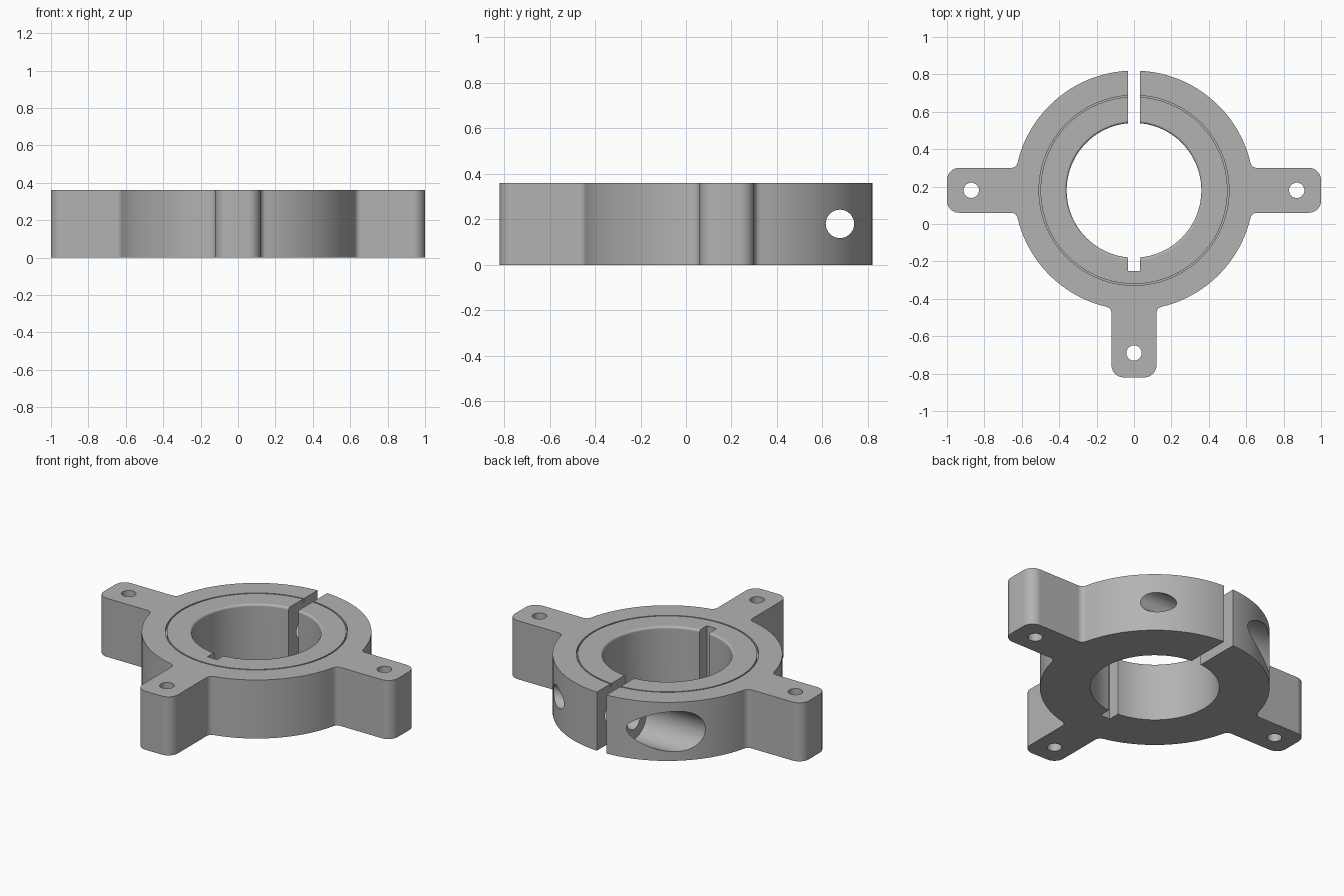
import bpy, bmesh
from math import sin, cos, pi, sqrt, atan2
from mathutils import Matrix, Vector

cube = bpy.data.objects.get("Cube")
if cube:
    bpy.data.objects.remove(cube)

# Main dimensions, measured from the ring axis
HEIGHT = 0.36
RING_R, BORE_R = 0.64, 0.36
TAB_LEN, TAB_HALF = 1.0, 0.12
CORNER_R, FILLET_R = 0.065, 0.035
SLIT_HALF = 0.033
SCREW_Y, MID_Z = 0.497, HEIGHT / 2
CENTRE = Vector((0, 0.18, 0))

grey = bpy.data.materials.new("grey metal")
grey.use_nodes = True
colour = (0.45, 0.45, 0.45, 1)
grey.diffuse_color = colour
grey.node_tree.nodes["Principled BSDF"].inputs["Base Color"].default_value = colour


def make_object(name, bm):
    bmesh.ops.recalc_face_normals(bm, faces=bm.faces)
    mesh = bpy.data.meshes.new(name)
    bm.to_mesh(mesh)
    bm.free()
    mesh.materials.append(grey)
    obj = bpy.data.objects.new(name, mesh)
    obj.location = CENTRE
    bpy.context.collection.objects.link(obj)
    return obj


def arc(cx, cy, r, start, end, steps):
    angles = [start + (end - start) * i / steps for i in range(steps + 1)]
    return [Vector((cx + r * cos(a), cy + r * sin(a), 0)) for a in angles]


def cylinder(name, r, length, matrix, segments=40):
    bm = bmesh.new()
    bmesh.ops.create_cone(bm, cap_ends=True, segments=segments, radius1=r,
                          radius2=r, depth=length, matrix=matrix)
    return make_object(name, bm)


def box(name, size, centre):
    bm = bmesh.new()
    bmesh.ops.create_cube(bm, size=1, matrix=Matrix.Translation(centre) @ Matrix.Diagonal((*size, 1)))
    return make_object(name, bm)


def lathe(name, profile, closed, steps=128):
    bm = bmesh.new()
    verts = [bm.verts.new((r, 0, z)) for r, z in profile]
    edges = [bm.edges.new(pair) for pair in zip(verts, verts[1:])]
    if closed:
        edges.append(bm.edges.new((verts[-1], verts[0])))
    bmesh.ops.spin(bm, geom=verts + edges, cent=(0, 0, 0), axis=(0, 0, 1),
                   angle=2 * pi, steps=steps)
    bmesh.ops.remove_doubles(bm, verts=bm.verts, dist=0.0002)
    return make_object(name, bm)


# Outline of one tab pointing along +x, blended into the ring
fillet_y = TAB_HALF + FILLET_R
fillet_x = sqrt((RING_R + FILLET_R) ** 2 - fillet_y ** 2)
join = atan2(fillet_y, fillet_x)
upper = arc(TAB_LEN - CORNER_R, TAB_HALF - CORNER_R, CORNER_R, 0, pi / 2, 10)
upper += arc(fillet_x, fillet_y, FILLET_R, -pi / 2, join - pi, 8)
tab = [Vector((p.x, -p.y, 0)) for p in reversed(upper)] + upper

# Whole outline: three tabs joined by ring arcs
outline = []
for turn, sweep, steps in ((-pi / 2, pi / 2, 24), (0, pi, 64), (pi, pi / 2, 24)):
    outline += [Matrix.Rotation(turn, 3, 'Z') @ p for p in tab]
    outline += arc(0, 0, RING_R, turn + join, turn + sweep - join, steps)[1:-1]

bm = bmesh.new()
base = bm.faces.new([bm.verts.new(p) for p in outline])
top = bmesh.ops.extrude_face_region(bm, geom=[base])["geom"]
bmesh.ops.translate(bm, vec=(0, 0, HEIGHT), verts=[v for v in top if isinstance(v, bmesh.types.BMVert)])
collar = make_object("clamp_collar", bm)

# Bore with a rounded upper lip
lip = 0.014
bore = [(0, -0.1), (BORE_R, -0.1)]
bore += [(p.x, p.y) for p in arc(BORE_R + lip, HEIGHT - lip, lip, pi, pi / 2, 6)]
bore += [(BORE_R + lip, HEIGHT + 0.1), (0, HEIGHT + 0.1)]
cutters = [lathe("bore_cutter", bore, False)]

# Fine ring groove in the top face
groove = [(0.5, HEIGHT - 0.02), (0.508, HEIGHT - 0.02), (0.508, HEIGHT + 0.1), (0.5, HEIGHT + 0.1)]
cutters.append(lathe("groove_cutter", groove, True))

# Clamping slit at the back and keyway at the front
cutters.append(box("slit_cutter", (2 * SLIT_HALF, 0.6, 1), (0, 0.5, MID_Z)))
cutters.append(box("keyway_cutter", (2 * SLIT_HALF, 0.23, 1), (0, -0.315, MID_Z)))

# Mounting holes in the tabs
for x, y in ((0.87, 0), (-0.87, 0), (0, -0.87)):
    cutters.append(cylinder("mount_hole_cutter", 0.041, 1, Matrix.Translation((x, y, MID_Z))))

# Clamp screw hole with a wide pocket for the head on one side
sideways = Matrix.Rotation(pi / 2, 4, 'Y')
cutters.append(cylinder("screw_hole_cutter", 0.0625, 2, Matrix.Translation((0, SCREW_Y, MID_Z)) @ sideways))
cutters.append(cylinder("screw_pocket_cutter", 0.124, 1,
                        Matrix.Translation((-0.62, SCREW_Y, MID_Z)) @ sideways, 64))

# Cut everything, then remove the cutters
bpy.context.view_layer.objects.active = collar
for cutter in cutters:
    mod = collar.modifiers.new("cut", 'BOOLEAN')
    mod.operation, mod.solver, mod.object = 'DIFFERENCE', 'EXACT', cutter
    bpy.ops.object.modifier_apply(modifier=mod.name)
    bpy.data.objects.remove(cutter)

# Smooth curved walls, crisp rims
bpy.ops.object.select_all(action='DESELECT')
collar.select_set(True)
bpy.ops.object.shade_smooth_by_angle(angle=pi / 6)
weighted = collar.modifiers.new("weighted normals", 'WEIGHTED_NORMAL')
weighted.keep_sharp = True
